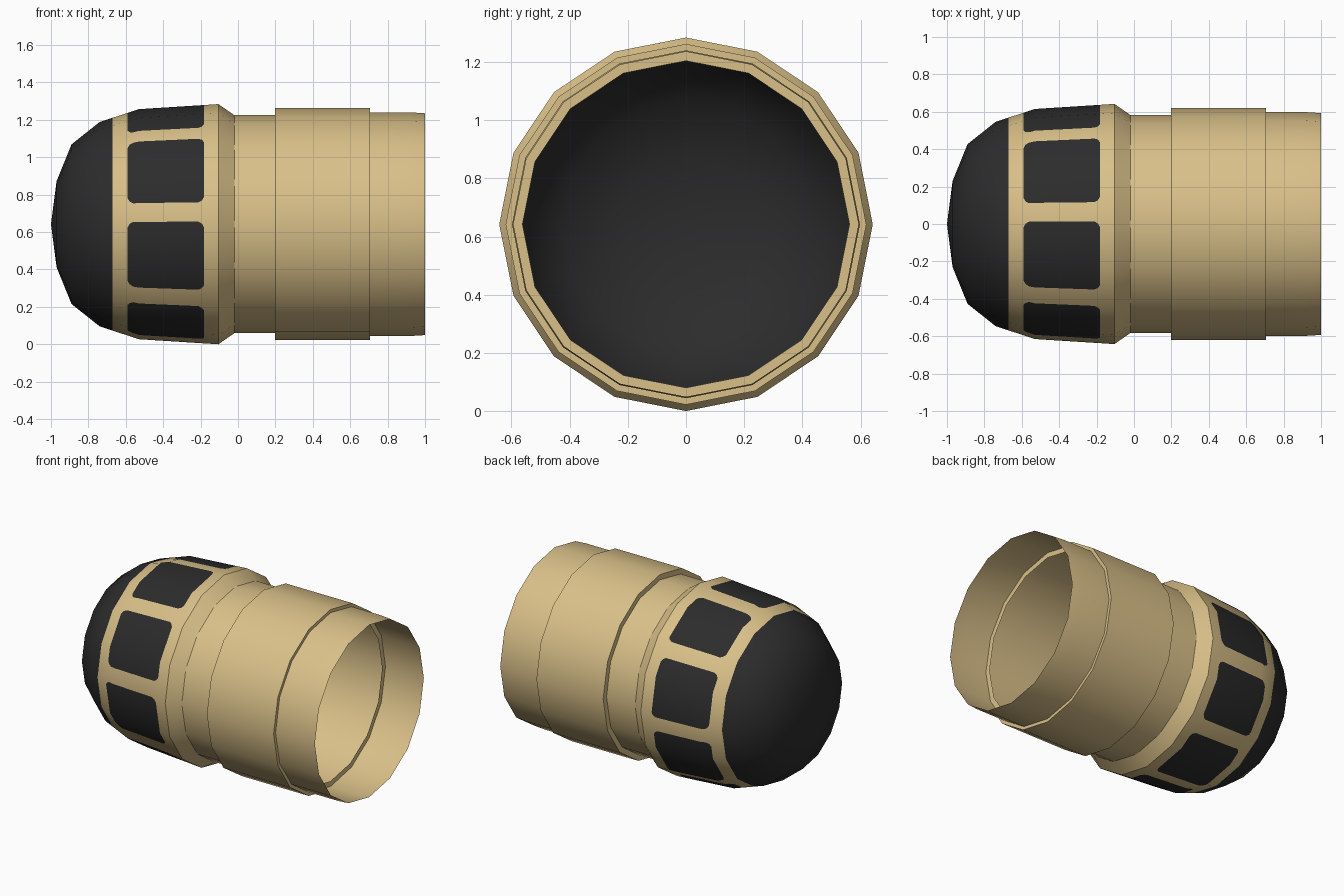
import bpy, bmesh, math
from mathutils import Vector

if "Cube" in bpy.data.objects:
    bpy.data.objects.remove(bpy.data.objects["Cube"])

SIDES, ZC = 16, 0.642


def material(name, rgb):
    m = bpy.data.materials.new(name)
    m.diffuse_color = (*rgb, 1)
    m.use_nodes = True
    m.node_tree.nodes["Principled BSDF"].inputs["Base Color"].default_value = m.diffuse_color
    return m


TAN = material("tan shell", (0.70, 0.53, 0.25))
BLACK = material("black panels", (0.025, 0.025, 0.025))


def revolve(profile):
    """Turn (x, radius) points around the long axis."""
    bm = bmesh.new()
    rings = []
    for x, r in profile:
        ring = []
        for i in range(SIDES):
            a = 2 * math.pi * i / SIDES
            ring.append(bm.verts.new((x, -r * math.cos(a), ZC + r * math.sin(a))))
        rings.append(ring)
    for a, b in zip(rings, rings[1:]):
        for i in range(SIDES):
            j = (i + 1) % SIDES
            bm.faces.new((a[i], b[i], b[j], a[j]))
    bmesh.ops.remove_doubles(bm, verts=bm.verts, dist=1e-5)
    bm.normal_update()
    # make the faces point outwards
    f = max(bm.faces, key=lambda f: f.calc_center_median().z)
    if f.normal.z < 0:
        bmesh.ops.reverse_faces(bm, faces=bm.faces)
    return bm


def finish(bm, name, mats):
    me = bpy.data.meshes.new(name)
    bm.to_mesh(me)
    bm.free()
    for m in mats:
        me.materials.append(m)
    ob = bpy.data.objects.new(name, me)
    bpy.context.collection.objects.link(ob)
    return ob


def cut(bm, faces, co, no):
    faces = list(faces)
    geom = list({v for f in faces for v in f.verts}) + \
        list({e for f in faces for e in f.edges}) + faces
    bmesh.ops.bisect_plane(bm, geom=geom, dist=1e-5, plane_co=co, plane_no=no)


def azimuth(p):
    return math.degrees(math.atan2(p.z - ZC, -p.y))


# rounded nose with black dome and a row of eight black panels
NOSE = [(-1, 0), (-0.97, 0.23), (-0.89, 0.427), (-0.74, 0.546),
        (-0.53, 0.615), (-0.105, 0.642)]
X0, X1, DOME = -0.59, -0.182, -0.672
HALF, ROUND = 17.7, 0.04
centres = [28.5 + 45 * k for k in range(8)]
axis = Vector((0, 0, ZC))
bm = revolve(NOSE)
for x in (DOME, X0, X1):
    cut(bm, bm.faces, (x, 0, 0), (1, 0, 0))


def in_band(f):
    return X0 < f.calc_center_median().x < X1


def tangent(deg):
    a = math.radians(deg)
    return Vector((0, math.sin(a), math.cos(a)))


for c in centres[:4]:
    for s in (-1, 1):
        cut(bm, [f for f in bm.faces if in_band(f)], axis, tangent(c + s * HALF))


def panel_faces(c):
    out = []
    for f in bm.faces:
        d = (azimuth(f.calc_center_median()) - c + 180) % 360 - 180
        if in_band(f) and abs(d) < HALF:
            out.append(f)
    return out


for c in centres:
    planes = []
    for xe, sx, r in ((X0, -1, 0.59), (X1, 1, 0.63)):
        for st in (-1, 1):
            a = math.radians(c + st * HALF)
            t = tangent(c + st * HALF) * st
            corner = Vector((xe, -r * math.cos(a), ZC + r * math.sin(a)))
            arc = corner - ROUND * (Vector((sx, 0, 0)) + t)
            for deg in (30, 60):
                p = math.radians(deg)
                n = Vector((sx * math.cos(p), 0, 0)) + t * math.sin(p)
                planes.append((arc + n * ROUND, n))
    for co, n in planes:
        cut(bm, panel_faces(c), co, n)
    for f in panel_faces(c):
        m = f.calc_center_median()
        if all((m - co).dot(n) < 0 for co, n in planes):
            f.material_index = 1
for f in bm.faces:
    f.smooth = True
    if f.calc_center_median().x < DOME:
        f.material_index = 1
nose = finish(bm, "nose_cap", (TAN, BLACK))

# smooth normals of the nose, so panel cuts do not disturb the shading
seg = [Vector((-(b[1] - a[1]), b[0] - a[0])).normalized() for a, b in zip(NOSE, NOSE[1:])]
knots = [Vector((-1, 0))] + [(p + q).normalized() for p, q in zip(seg, seg[1:])] + [seg[-1]]


def nose_normal(co):
    for i in range(len(seg)):
        if co.x <= NOSE[i + 1][0] + 1e-6 or i == len(seg) - 1:
            t = (co.x - NOSE[i][0]) / (NOSE[i + 1][0] - NOSE[i][0])
            n = knots[i].lerp(knots[i + 1], min(1, max(0, t)))
            break
    a = math.radians(azimuth(co))
    return Vector((n.x, -n.y * math.cos(a), n.y * math.sin(a))).normalized()


nose.data.normals_split_custom_set_from_vertices([nose_normal(v.co) for v in nose.data.vertices])

# neck, raised collar with inner lip, and open end sleeve
parts = {
    "neck_and_collar": [(-0.105, 0.642), (-0.02, 0.583), (0.197, 0.583),
                        (0.197, 0.62), (0.705, 0.62), (0.705, 0.562)],
    "end_sleeve": [(0.705, 0.598), (0.92, 0.598), (1.0, 0.593)],
}
for name, prof in parts.items():
    ob = finish(revolve(prof), name, (TAN,))
    bpy.context.view_layer.objects.active = ob
    bpy.ops.object.select_all(action='DESELECT')
    ob.select_set(True)
    bpy.ops.object.shade_smooth_by_angle(angle=math.radians(32))
